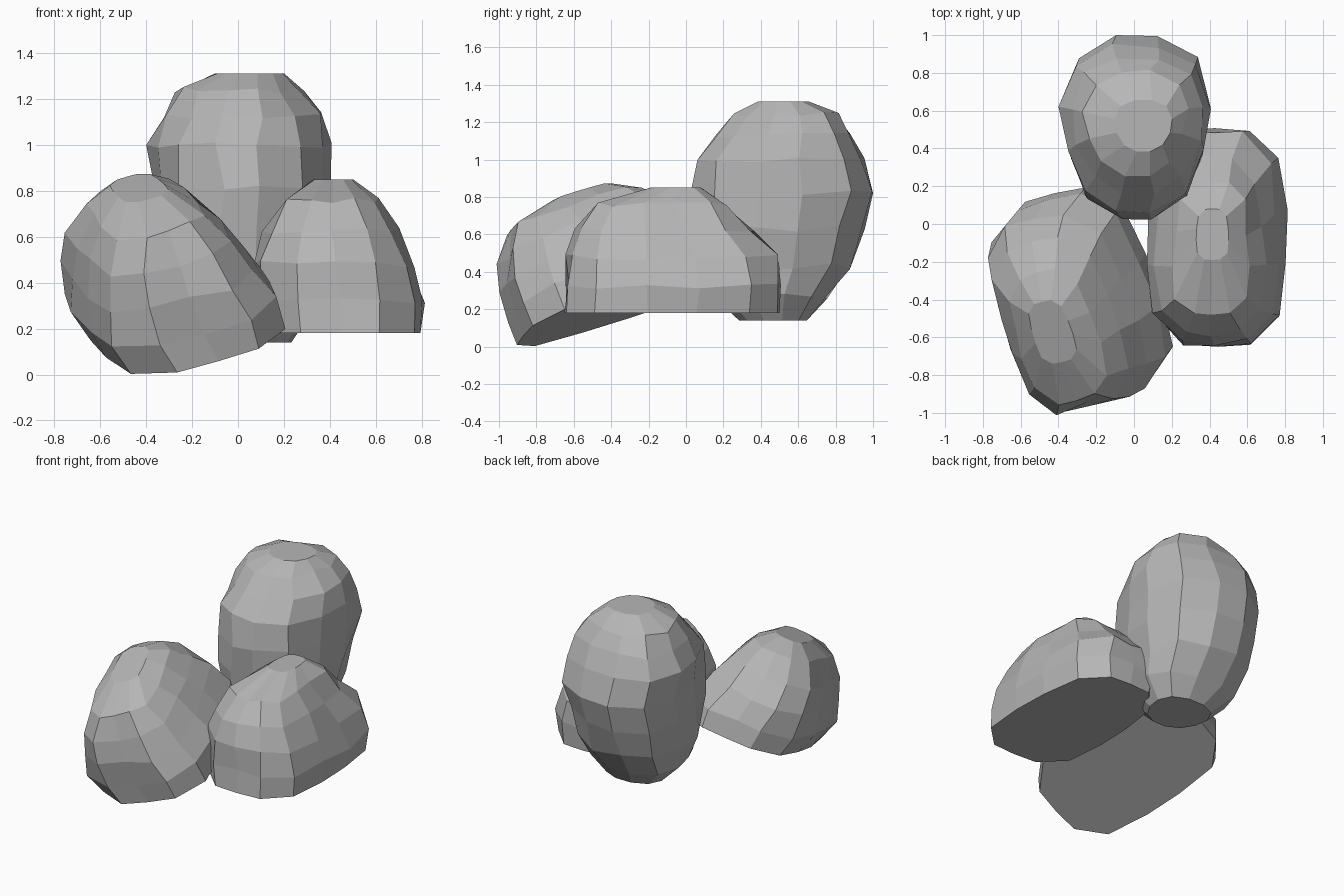
import bpy, bmesh, math, random
from mathutils import Matrix, Vector

cube = bpy.data.objects.get("Cube")
if cube:
    bpy.data.objects.remove(cube, do_unlink=True)

stone = bpy.data.materials.new("stone_grey")
stone.use_nodes = True
colour = (0.47, 0.47, 0.47, 1)
stone.diffuse_color = colour
stone.node_tree.nodes["Principled BSDF"].inputs["Base Color"].default_value = colour


def rock(name, rings, power, sides, taper, seed, matrix=Matrix(), jitter=0.016):
    """Loft a faceted boulder through rings of (z, x_min, x_max, y_min, y_max)."""
    rng = random.Random(seed)
    bm = bmesh.new()
    loops = []
    for level, (z, x0, x1, y0, y1) in enumerate(rings):
        loop = []
        inner = 0 < level < len(rings) - 1
        for i in range(sides):
            a = math.tau * (i + 0.5) / sides
            c, s = math.cos(a), math.sin(a)
            # rounded-box outline, wider towards one end
            r = (abs(c) ** power + abs(s) ** power) ** (-1 / power)
            co = Vector(((x0 + x1) / 2 + r * c * (1 + taper * s) * (x1 - x0) / 2,
                         (y0 + y1) / 2 + r * s * (y1 - y0) / 2, z))
            wobble = Vector([rng.uniform(-jitter, jitter) for _ in range(3)])
            if inner:
                co += wobble
            loop.append(bm.verts.new(matrix @ co))
        loops.append(loop)
    for low, high in zip(loops, loops[1:]):
        for i in range(sides):
            j = (i + 1) % sides
            bm.faces.new((low[i], low[j], high[j], high[i]))
    bm.faces.new(loops[0][::-1])
    bm.faces.new(loops[-1])
    bmesh.ops.recalc_face_normals(bm, faces=bm.faces)
    mesh = bpy.data.meshes.new(name)
    bm.to_mesh(mesh)
    bm.free()
    mesh.materials.append(stone)
    obj = bpy.data.objects.new(name, mesh)
    bpy.context.collection.objects.link(obj)


# Upright boulder at the back, narrower towards the front
rock("back_boulder", [
    (0.14, -0.17, 0.23, 0.28, 0.65),
    (0.27, -0.30, 0.31, 0.14, 0.75),
    (0.43, -0.35, 0.35, 0.06, 0.87),
    (0.63, -0.36, 0.38, 0.02, 0.95),
    (0.82, -0.37, 0.40, 0.01, 1.00),
    (1.00, -0.38, 0.39, 0.05, 0.95),
    (1.13, -0.33, 0.37, 0.15, 0.89),
    (1.24, -0.26, 0.28, 0.26, 0.81),
    (1.31, -0.10, 0.20, 0.38, 0.66),
], 2.3, 12, 0.13, 4)

# Flat-bottomed boulder lying along the left side
rock("left_boulder", [
    (0.00, -0.35, 0.34, -0.58, 0.57),
    (0.14, -0.38, 0.36, -0.57, 0.58),
    (0.30, -0.37, 0.31, -0.56, 0.56),
    (0.45, -0.33, 0.24, -0.51, 0.43),
    (0.58, -0.24, 0.15, -0.42, 0.29),
    (0.67, -0.12, 0.05, -0.12, 0.15),
], 3.6, 14, -0.06, 7, Matrix.Translation((0.45, -0.07, 0.18)))

# Second flat-bottomed boulder, turned and tipped down towards the front
tip = (Matrix.Translation((-0.26, -0.36, 0.21))
       @ Matrix.Rotation(math.radians(18), 4, "Z")
       @ Matrix.Rotation(math.radians(16), 4, "X")
       @ Matrix.Rotation(math.radians(-16.5), 4, "Y"))
rock("right_boulder", [
    (0.00, -0.37, 0.39, -0.56, 0.57),
    (0.14, -0.42, 0.39, -0.55, 0.57),
    (0.30, -0.41, 0.32, -0.54, 0.55),
    (0.45, -0.36, 0.25, -0.48, 0.46),
    (0.58, -0.27, 0.16, -0.39, 0.33),
    (0.66, -0.15, 0.06, -0.15, 0.20),
], 3.8, 14, -0.06, 11, tip)
